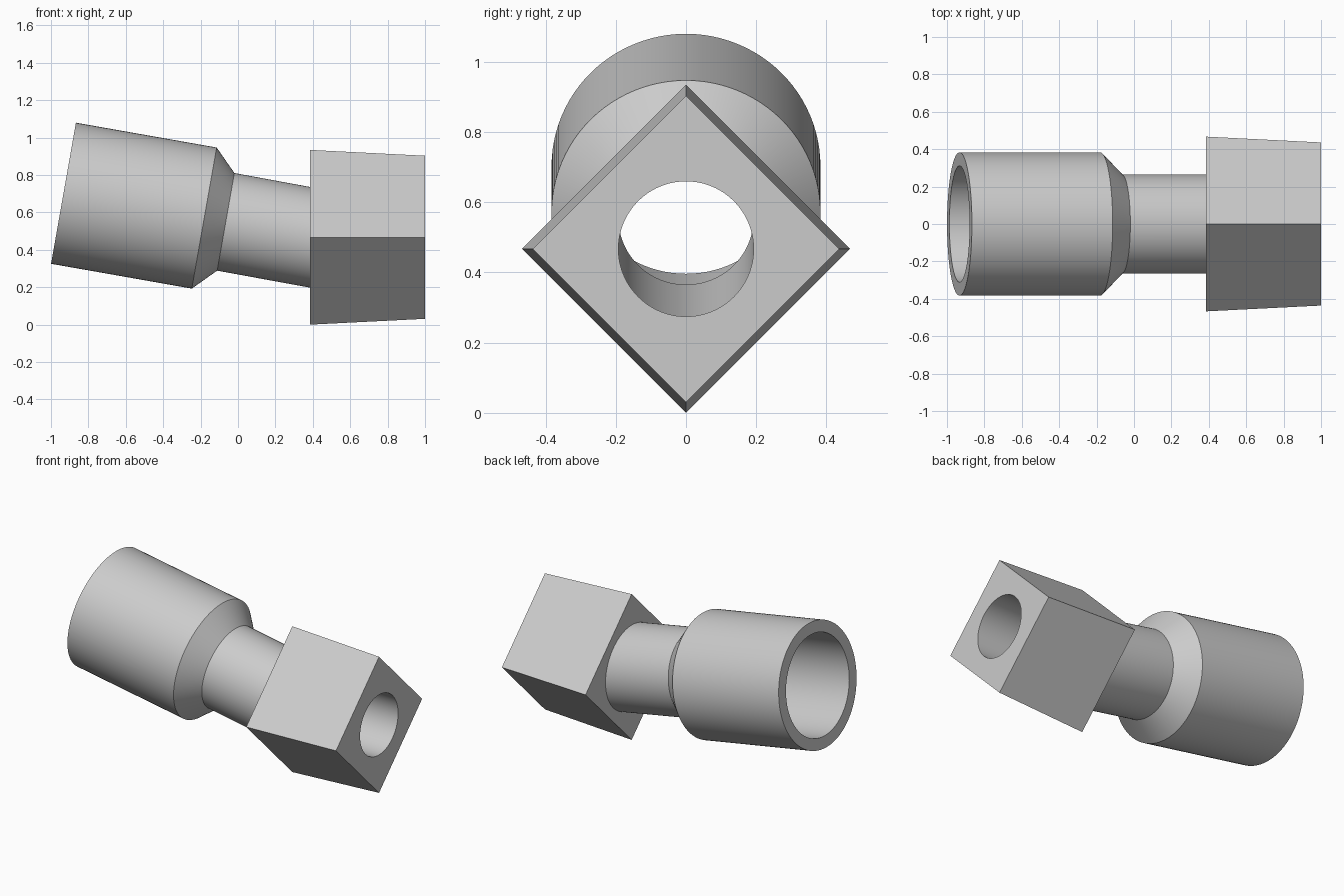
import bpy
import bmesh
from math import sin, cos, pi, radians
from mathutils import Vector

if "Cube" in bpy.data.objects:
    bpy.data.objects.remove(bpy.data.objects["Cube"], do_unlink=True)

SEGMENTS = 96
TILT = radians(10)
BORE = 0.1925            # small bore radius
NECK = 0.265             # neck outer radius
JOINT = 0.385            # x where the neck meets the head
MID = 0.467              # height of the head axis
START = Vector((-0.933, 0, 0.7025))   # centre of the open socket end
AXIS = Vector((cos(TILT), 0, -sin(TILT)))
UP = Vector((sin(TILT), 0, cos(TILT)))
ANGLES = [2 * pi * i / SEGMENTS for i in range(SEGMENTS)]

grey = bpy.data.materials.new("light grey")
grey.use_nodes = True
colour = (0.6, 0.6, 0.6, 1)
grey.diffuse_color = colour
grey.node_tree.nodes["Principled BSDF"].inputs["Base Color"].default_value = colour


def upright(x, radius, stretch=1):
    """Circle facing along x, optionally stretched in height."""
    return [Vector((x, radius * cos(a), MID + radius * stretch * sin(a))) for a in ANGLES]


def diamond(x, half):
    """Square standing on its corner, facing along x."""
    return upright_points(x, [half / (abs(cos(a)) + abs(sin(a))) for a in ANGLES])


def upright_points(x, radii):
    return [Vector((x, r * cos(a), MID + r * sin(a))) for r, a in zip(radii, ANGLES)]


def tilted(distance, radius):
    """Circle around the tilted axis, measured from the socket end."""
    centre = START + AXIS * distance
    return [centre + Vector((0, radius * cos(a), 0)) + UP * radius * sin(a) for a in ANGLES]


def loft(name, rings):
    bm = bmesh.new()
    loops = [[bm.verts.new(p) for p in ring] for ring in rings]
    for a, b in zip(loops, loops[1:]):
        for i in range(SEGMENTS):
            j = (i + 1) % SEGMENTS
            bm.faces.new((a[i], a[j], b[j], b[i]))
    mesh = bpy.data.meshes.new(name)
    bm.to_mesh(mesh)
    bm.free()
    mesh.materials.append(grey)
    obj = bpy.data.objects.new(name, mesh)
    bpy.context.collection.objects.link(obj)
    bpy.ops.object.select_all(action="DESELECT")
    obj.select_set(True)
    bpy.context.view_layer.objects.active = obj
    bpy.ops.object.shade_smooth_by_angle(angle=radians(25))
    return obj


hole_joint = upright(JOINT, BORE)
neck_joint = upright(JOINT, NECK, 1 / cos(TILT))

# Square tapered head with a round through hole
loft("square_head", [
    neck_joint,
    diamond(JOINT, 0.467),
    diamond(1, 0.436),
    upright(1, BORE),
    hole_joint,
])

# Tilted socket and neck: up the inside, around the rim, back along the outside
loft("tilted_socket", [
    hole_joint,
    tilted(0.85, BORE),
    tilted(0.734, 0.311),
    tilted(0, 0.311),
    tilted(0, 0.383),
    tilted(0.764, 0.383),
    tilted(0.881, NECK),
    neck_joint,
])
